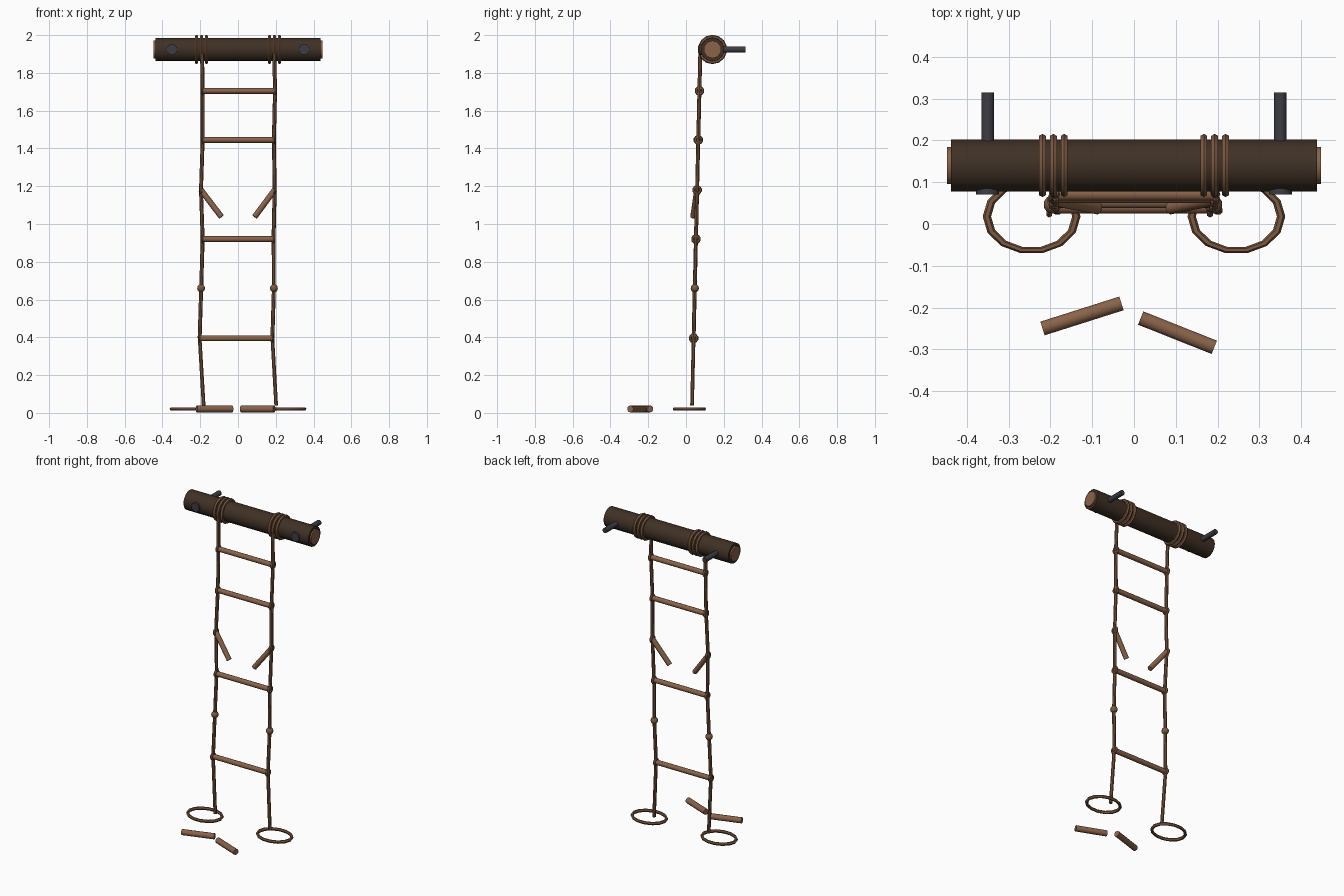
import bpy, math
from mathutils import Vector, Matrix

cube = bpy.data.objects.get("Cube")
if cube:
    bpy.data.objects.remove(cube, do_unlink=True)


def material(name, rgb):
    m = bpy.data.materials.new(name)
    m.use_nodes = True
    m.diffuse_color = (*rgb, 1)
    m.node_tree.nodes["Principled BSDF"].inputs["Base Color"].default_value = (*rgb, 1)
    return m


BARK = material("dark_beam_wood", (0.05, 0.03, 0.018))
WOOD = material("rung_wood", (0.25, 0.125, 0.067))
ROPE = material("rope_brown", (0.2, 0.1, 0.052))
IRON = material("dark_iron", (0.045, 0.045, 0.058))


def finish(name, mat, angle=40):
    ob = bpy.context.object
    ob.name = name
    ob.data.materials.append(mat)
    bpy.ops.object.shade_smooth_by_angle(angle=math.radians(angle))
    return ob


def rod(name, a, b, r, mat, sides=10):
    a, b = Vector(a), Vector(b)
    d = b - a
    bpy.ops.mesh.primitive_cylinder_add(
        vertices=sides, radius=r, depth=d.length, location=(a + b) / 2,
        rotation=d.to_track_quat('Z', 'Y').to_euler())
    return finish(name, mat)


def ring(name, loc, major, minor, mat, rot=(0, 0, 0), segs=14, scale=(1, 1, 1)):
    bpy.ops.mesh.primitive_torus_add(
        major_segments=segs, minor_segments=6, major_radius=major,
        minor_radius=minor, location=loc, rotation=rot)
    ob = finish(name, mat, 25)
    ob.data.transform(Matrix.Diagonal((*scale, 1)))
    return ob


# Support beam with pale sawn ends
BY, BZ = 0.14, 1.924
rod("beam", (-0.438, BY, BZ), (0.438, BY, BZ), 0.062, BARK, 16)
rod("beam_sawn_ends", (-0.447, BY, BZ), (0.447, BY, BZ), 0.047, WOOD, 10)

ACROSS = (0, math.pi / 2, 0)
# Rope paths as (x, z) from top to bottom; both lean slightly forward
paths = {
    "right": [(-0.19, 1.9), (-0.187, 1.705), (-0.187, 1.445), (-0.196, 1.18),
              (-0.187, 0.92), (-0.195, 0.66), (-0.203, 0.395), (-0.182, 0.04)],
    "left": [(0.192, 1.9), (0.196, 1.705), (0.19, 1.445), (0.194, 1.18),
             (0.188, 0.92), (0.19, 0.66), (0.182, 0.395), (0.202, 0.04)],
}


def depth(z):
    return 0.031 + 0.0235 * z


for side, s in (("right", -1), ("left", 1)):
    # Iron spike through the beam
    rod(side + "_spike", (s * 0.35, 0.075, BZ), (s * 0.35, 0.315, BZ), 0.016, IRON)
    rod(side + "_spike_head", (s * 0.35, 0.071, BZ), (s * 0.35, 0.085, BZ), 0.029, IRON)

    # Lashing around the beam
    for i in (-1, 0, 1):
        ring(f"{side}_lashing_{i + 2}", (s * 0.193 + i * 0.026, BY, BZ), 0.068, 0.0095,
             ROPE, ACROSS)

    # Hanging side rope
    pts = [Vector((x, depth(z), z)) for x, z in paths[side]]
    for i, (a, b) in enumerate(zip(pts, pts[1:])):
        rod(f"{side}_rope_{i + 1}", a, b, 0.0105, ROPE, 8)

    # Bindings where rungs attach, and a bare knot where one is missing
    for i in (1, 2, 3, 4, 6):
        ring(f"{side}_binding_{i}", pts[i], 0.018, 0.008, ROPE, ACROSS, 10)
    bpy.ops.mesh.primitive_uv_sphere_add(segments=10, ring_count=6, radius=0.022,
                                         location=pts[5])
    finish(side + "_knot", ROPE)

    # Half of the snapped rung
    rod(side + "_broken_rung", pts[3], (s * 0.088, 0.038, 1.038), 0.0155, WOOD)

    # Loose coil on the ground
    ring(side + "_ground_coil", (s * 0.245, 0.018, 0.021), 0.107, 0.01, ROPE,
         scale=(1, 0.77, 1))

# Whole rungs
for i in (1, 2, 4, 6):
    a, b = [Vector((x, depth(z), z)) for x, z in (paths["right"][i], paths["left"][i])]
    rod(f"rung_{i}", a, b, 0.0155, WOOD)

# Fallen pieces
rod("fallen_rung_right", (-0.219, -0.25, 0.021), (-0.03, -0.19, 0.021), 0.018, WOOD)
rod("fallen_rung_left", (0.016, -0.225, 0.021), (0.192, -0.295, 0.021), 0.018, WOOD)
